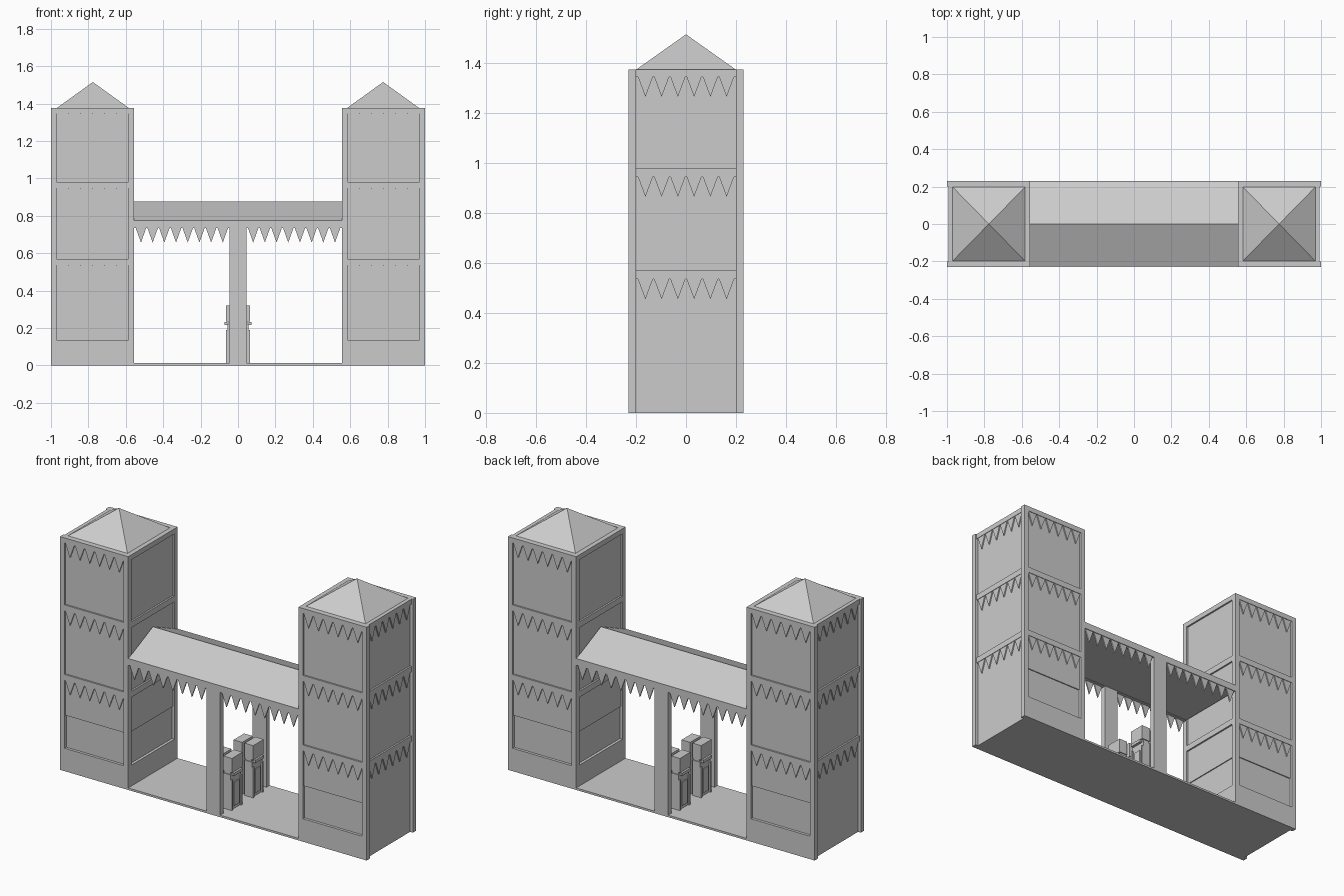
import bpy, bmesh
from mathutils import Vector

cube = bpy.data.objects.get("Cube")
if cube:
    bpy.data.objects.remove(cube, do_unlink=True)

grey = bpy.data.materials.new("plain grey")
grey.use_nodes = True
GREY = (0.6, 0.6, 0.6, 1)
grey.diffuse_color = GREY
grey.node_tree.nodes["Principled BSDF"].inputs["Base Color"].default_value = GREY


def finish(name, bm):
    bmesh.ops.recalc_face_normals(bm, faces=bm.faces)
    mesh = bpy.data.meshes.new(name)
    bm.to_mesh(mesh)
    bm.free()
    mesh.materials.append(grey)
    obj = bpy.data.objects.new(name, mesh)
    bpy.context.collection.objects.link(obj)
    return obj


def add_box(bm, x, y, z):
    """Box from (low, high) ranges on each axis."""
    made = bmesh.ops.create_cube(bm, size=1)["verts"]
    for v in made:
        v.co = [r[0] if c < 0 else r[1] for c, r in zip(v.co, (x, y, z))]


def boxes(name, ranges):
    bm = bmesh.new()
    for x, y, z in ranges:
        add_box(bm, sorted(x), sorted(y), z)
    return finish(name, bm)


def add_prism(bm, points, offset):
    face = bm.faces.new([bm.verts.new(p) for p in points])
    made = bmesh.ops.extrude_face_region(bm, geom=[face])["geom"]
    for v in made:
        if isinstance(v, bmesh.types.BMVert):
            v.co += offset


def pennants(name, start, end, count, normal, drop=0.08, thick=0.008):
    """Row of hanging triangles between two points."""
    bm = bmesh.new()
    start, end, normal = Vector(start), Vector(end), Vector(normal)
    step = (end - start) / count
    for i in range(count):
        a = start + step * (i + 0.04)
        b = start + step * (i + 0.96)
        add_prism(bm, [a, b, (a + b) / 2 - Vector((0, 0, drop))], normal * thick)
    return finish(name, bm)


HALF_Y, TOP, POST = 0.23, 1.375, 0.03
OUT, INN = 1.0, 0.555
RAILS = [(0.535, 0.57), (0.945, 0.98), (1.345, TOP)]
BASE = (0, 0.135)
LEDGE = 0.325

for side, label in ((1, "left"), (-1, "right")):
    def sx(a, b):
        return (side * a, side * b)

    # recessed wall panels, the lowest part set further back
    boxes(label + "_tower_walls", [
        (sx(INN + 0.01, OUT - 0.018), (-0.22, 0.22), (LEDGE, TOP - 0.002)),
        (sx(INN + 0.016, OUT - 0.018), (-0.214, 0.214), (0, LEDGE)),
    ])

    # corner posts
    posts = [(sx(a, a + POST), (s * HALF_Y, s * (HALF_Y - POST)), (0, TOP))
             for a in (INN, OUT - POST) for s in (-1, 1)]
    boxes(label + "_tower_posts", posts)

    # rails on all four faces
    rails = []
    for z in RAILS + [BASE]:
        for s in (-1, 1):
            rails.append((sx(INN + POST, OUT - POST),
                          (s * HALF_Y, s * (HALF_Y - POST)), z))
        rails.append((sx(INN, INN + POST), (-0.2, 0.2), z))
        if z != BASE:
            rails.append((sx(OUT - POST, OUT - 0.008), (-0.2, 0.2), z))
    boxes(label + "_tower_rails", rails)

    # pyramid roof
    bm = bmesh.new()
    base = [bm.verts.new((side * x, y, TOP)) for x, y in
            ((0.582, -0.198), (0.97, -0.198), (0.97, 0.198), (0.582, 0.198))]
    apex = bm.verts.new((side * 0.776, 0, 1.515))
    bm.faces.new(base)
    for i in range(4):
        bm.faces.new((base[i], base[(i + 1) % 4], apex))
    finish(label + "_tower_roof", bm)

    # pennants under each rail, on the front, back and outer faces
    for level, (z, _) in zip(("lower", "middle", "upper"), RAILS):
        for s, face in ((-1, "front"), (1, "back")):
            pennants(f"{label}_{level}_{face}_pennants",
                     (side * 0.585, s * 0.219, z), (side * 0.97, s * 0.219, z),
                     6, (0, s, 0))
        pennants(f"{label}_{level}_outer_pennants",
                 (side * 0.981, -0.195, z), (side * 0.981, 0.195, z),
                 6, (side, 0, 0))

# floor between the towers
boxes("floor", [((-INN, INN), (-HALF_Y, HALF_Y), (0, 0.012))])

# gabled walkway roof with a beam on each long edge
bm = bmesh.new()
add_prism(bm, [(-INN, -0.225, 0.775), (-INN, 0, 0.875), (-INN, 0.225, 0.775),
               (-INN, 0.225, 0.737), (-INN, -0.225, 0.737)],
          Vector((2 * INN, 0, 0)))
finish("walkway_roof", bm)
boxes("walkway_beams", [((-INN, INN), (s * HALF_Y, s * 0.2), (0.735, 0.775))
                        for s in (-1, 1)])

# central posts and walkway pennants, front and back
boxes("central_posts", [((-0.045, 0.045), (s * HALF_Y, s * 0.2), (0, 0.737))
                        for s in (-1, 1)])
for s, face in ((-1, "front"), (1, "back")):
    for side, label in ((1, "left"), (-1, "right")):
        pennants(f"walkway_{label}_{face}_pennants",
                 (side * 0.05, s * 0.218, 0.737), (side * 0.55, s * 0.218, 0.737),
                 8, (0, s, 0))

# ticket machines standing back to back, facing sideways
for s, row in ((-1, "front"), (1, "back")):
    for side, label in ((1, "left"), (-1, "right")):
        def across(a, b):
            return (side * a, side * b)

        def along(a, b):
            return (s * a, s * b)

        boxes(f"{row}_{label}_ticket_machine", [
            (across(0.008, 0.056), along(0.05, 0.148), (0.01, 0.22)),
            (across(0.008, 0.064), along(0.05, 0.148), (0.235, 0.32)),
            (across(0.008, 0.05), along(0.055, 0.143), (0.22, 0.235)),
            (across(0.056, 0.072), along(0.06, 0.138), (0.215, 0.232)),
            (across(0.056, 0.064), along(0.05, 0.062), (0.01, 0.19)),
            (across(0.056, 0.064), along(0.136, 0.148), (0.01, 0.19)),
            (across(0.056, 0.061), along(0.075, 0.123), (0.03, 0.17)),
        ])
